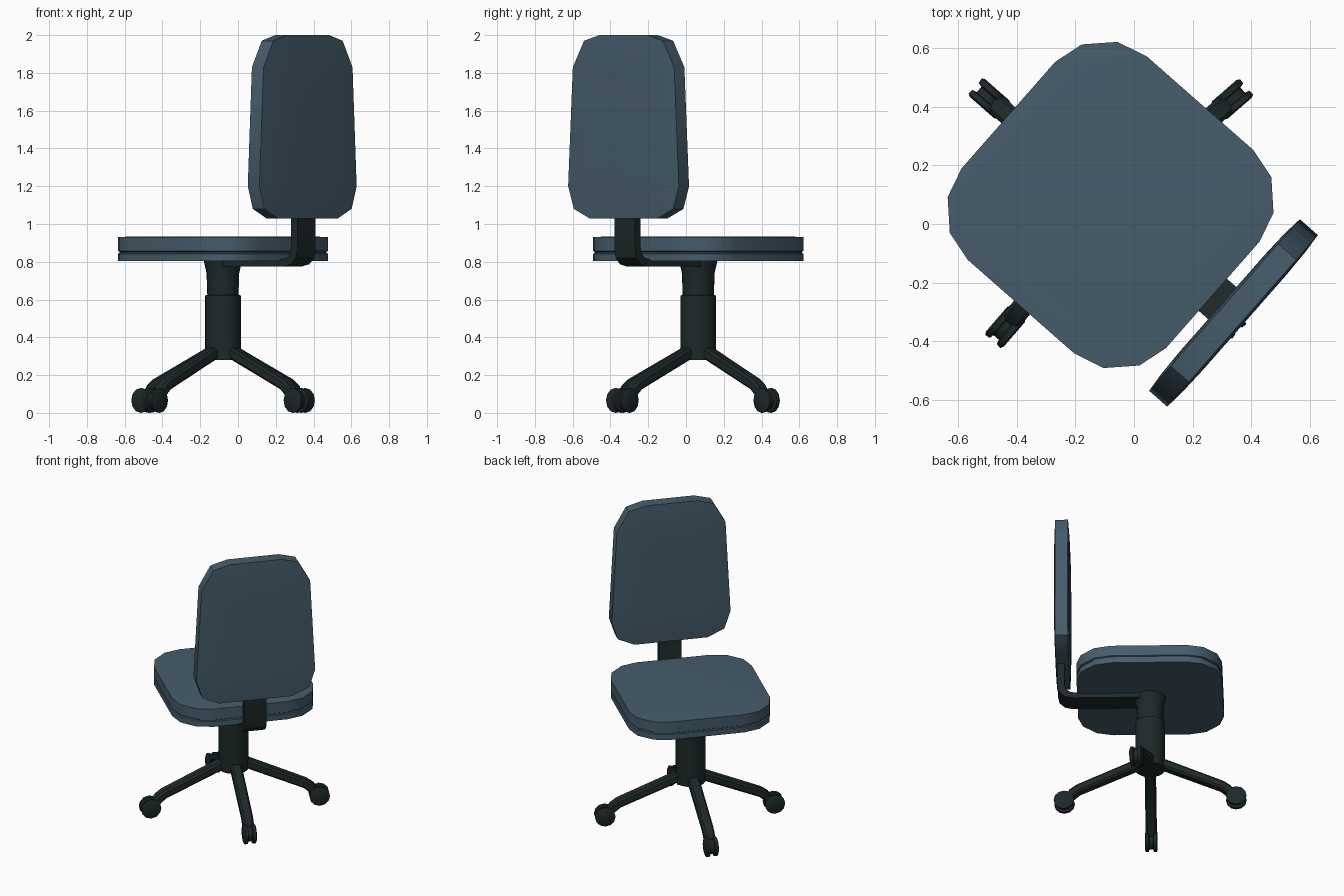
import bpy, bmesh, math
from mathutils import Matrix

if "Cube" in bpy.data.objects:
    bpy.data.objects.remove(bpy.data.objects["Cube"])

CENTRE = (-0.08, 0.065, 0)
TURN = -41.3            # direction of the backrest, seen from above


def material(name, rgb):
    m = bpy.data.materials.new(name)
    m.diffuse_color = (*rgb, 1)
    m.use_nodes = True
    m.node_tree.nodes["Principled BSDF"].inputs["Base Color"].default_value = m.diffuse_color
    return m


fabric = material("blue grey fabric", (0.060, 0.108, 0.148))
plastic = material("dark plastic", (0.013, 0.022, 0.022))


def loft(name, rings, mat, angle=TURN, bevel=0.0):
    """Join equal point rings into a closed skin, placed on the chair axis."""
    bm = bmesh.new()
    vs = [[bm.verts.new(p) for p in ring] for ring in rings]
    n = len(vs[0])
    for a, b in zip(vs, vs[1:]):
        for i in range(n):
            j = (i + 1) % n
            bm.faces.new((a[i], a[j], b[j], b[i]))
    bm.faces.new(vs[0][::-1])
    bm.faces.new(vs[-1])
    bmesh.ops.recalc_face_normals(bm, faces=bm.faces)
    me = bpy.data.meshes.new(name)
    bm.to_mesh(me)
    bm.free()
    me.materials.append(mat)
    ob = bpy.data.objects.new(name, me)
    bpy.context.collection.objects.link(ob)
    ob.matrix_world = Matrix.Translation(CENTRE) @ Matrix.Rotation(math.radians(angle), 4, 'Z')
    if bevel:
        mod = ob.modifiers.new("bevel", 'BEVEL')
        mod.width, mod.segments, mod.limit_method = bevel, 1, 'ANGLE'
        mod.angle_limit = math.radians(50)
    bpy.ops.object.select_all(action='DESELECT')
    ob.select_set(True)
    bpy.context.view_layer.objects.active = ob
    bpy.ops.object.shade_smooth_by_angle(angle=math.radians(32))
    return ob


def circle(r, n):
    return [(r * math.cos(2 * math.pi * i / n), r * math.sin(2 * math.pi * i / n)) for i in range(n)]


def slab(name, profile, half, mat, angle=TURN, bevel=0.0):
    """Side profile (radius, z) widened both ways."""
    return loft(name, [[(r, s * half, z) for r, z in profile] for s in (-1, 1)], mat, angle, bevel)


# seat: rounded square with a groove between cushion and shell
quarter = [(0.465, 0.242), (0.436, 0.347), (0.350, 0.434), (0.242, 0.463)]
outline = (quarter + [(-x, y) for x, y in quarter[::-1]]
           + [(-x, -y) for x, y in quarter] + [(x, -y) for x, y in quarter[::-1]])
levels = [(0.805, 1), (0.842, 1), (0.846, 0.985), (0.853, 0.985), (0.857, 1), (0.930, 1), (0.935, 0.85)]
loft("seat", [[(x * s, y * s, z) for x, y in outline] for z, s in levels], fabric)

# backrest: tapered outline with slightly padded faces
side = [(0.24, 1.03), (0.35, 1.08), (0.39, 1.20), (0.357, 1.83), (0.278, 1.97), (0.17, 2.0)]
back = side + [(-y, z) for y, z in side[::-1]]
pads = [(0.508, 0.55), (0.511, 0.82), (0.518, 1), (0.600, 1), (0.606, 0.82), (0.609, 0.55)]
loft("backrest", [[(u, y * s, 1.5 + (z - 1.5) * s) for y, z in back] for u, s in pads], fabric)

# back bracket: flat bar running under the seat and bending up
slab("back_bracket", [(0.06, 0.775), (0.49, 0.775), (0.545, 0.787), (0.58, 0.82), (0.59, 0.865),
                      (0.59, 1.12), (0.545, 1.12), (0.545, 0.875), (0.535, 0.84), (0.51, 0.82),
                      (0.47, 0.812), (0.06, 0.812)], 0.073, plastic)

# column: wide lower sleeve, slimmer neck flaring to the seat
column = [(0.095, 0.28), (0.095, 0.622), (0.083, 0.624), (0.087, 0.74), (0.098, 0.79), (0.103, 0.81)]
loft("column", [[(x, y, z) for x, y in circle(r, 20)] for r, z in column], plastic)

# four legs with double-wheel casters
leg = [(0.03, 0.345), (0.10, 0.342), (0.47, 0.178), (0.515, 0.145), (0.54, 0.10),
       (0.52, 0.075), (0.49, 0.09), (0.45, 0.125), (0.09, 0.28), (0.03, 0.28)]
wheel = [(-0.040, 0.055), (-0.034, 0.066), (-0.016, 0.064), (-0.012, 0.048),
         (0.012, 0.048), (0.016, 0.064), (0.034, 0.066), (0.040, 0.055)]
for k, ang in enumerate((41, 138.7, 229.2, -44.5), 1):
    slab(f"leg_{k}", leg, 0.036, plastic, ang, 0.012)
    loft(f"caster_{k}", [[(0.55 + x, w, 0.066 + z) for x, z in circle(r, 12)] for w, r in wheel],
         plastic, ang)
